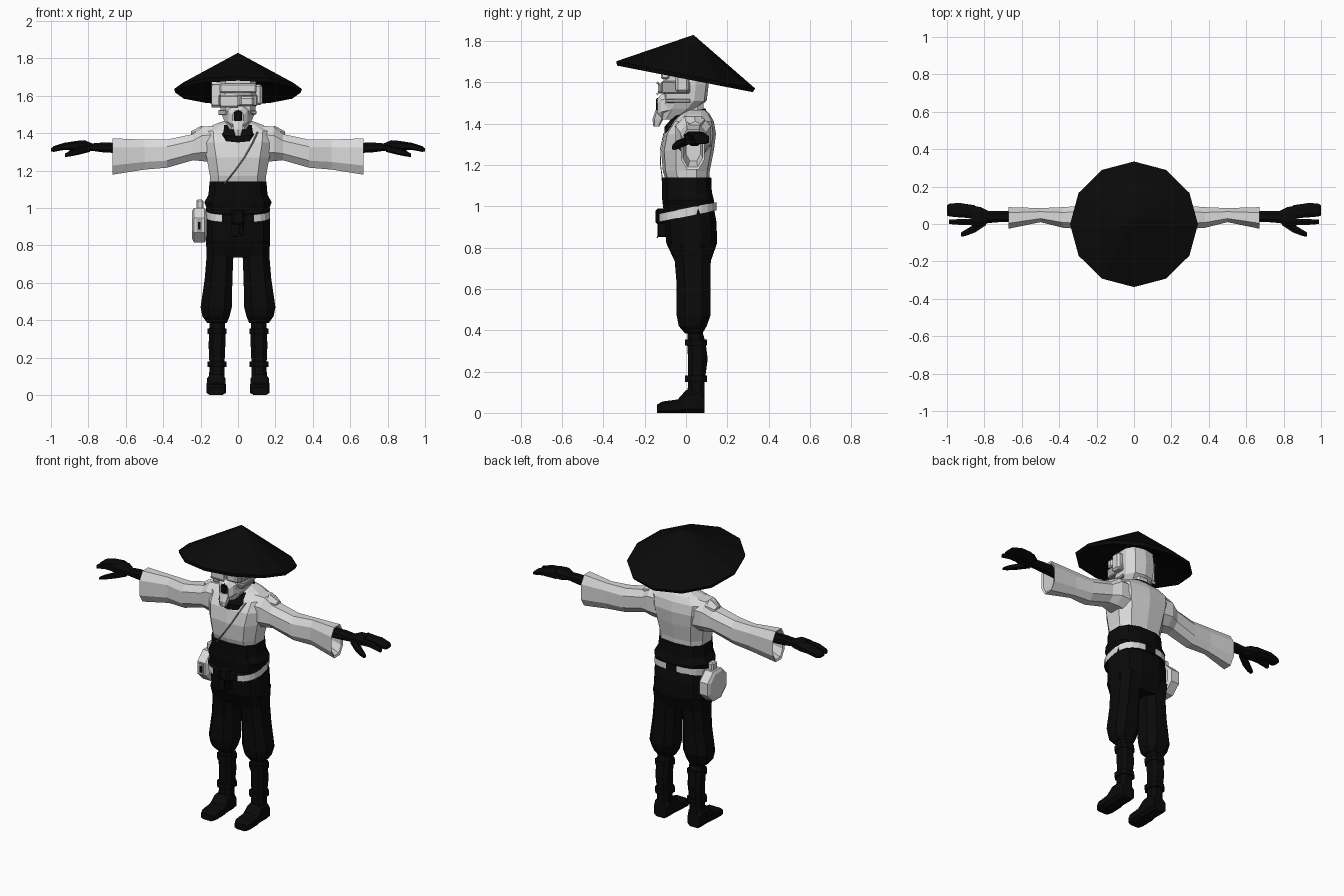
import bpy, bmesh, math
from mathutils import Matrix, Vector


def material(name, v):
    m = bpy.data.materials.new(name)
    m.diffuse_color = (v, v, v, 1)
    return m


BLACK = material("black cloth", 0.003)
LIGHT = material("light grey cloth", 0.7)
GREY = material("mid grey metal", 0.4)


def finish(name, bm, mats):
    bmesh.ops.recalc_face_normals(bm, faces=bm.faces)
    me = bpy.data.meshes.new(name)
    bm.to_mesh(me)
    bm.free()
    for m in mats:
        me.materials.append(m)
    ob = bpy.data.objects.new(name, me)
    bpy.context.collection.objects.link(ob)
    return ob


def loft(name, axis, rings, mat, n=8, p=0.75, side=1, shear=0.0, turn=0.5):
    """Skin rings (t, a0, a1, b0, b1) along an axis; side=-1 mirrors in x."""
    bm = bmesh.new()
    loops = []
    for t, a0, a1, b0, b1 in rings:
        loop = []
        for i in range(n):
            w = 2 * math.pi * (i + turn) / n
            c, s = math.cos(w), math.sin(w)
            k = math.cos(math.pi / n) if turn else 1
            a = (a0 + a1) / 2 + (a1 - a0) / 2 * math.copysign(min(1, abs(c / k)) ** p, c)
            b = (b0 + b1) / 2 + (b1 - b0) / 2 * math.copysign(min(1, abs(s / k)) ** p, s)
            x, y, z = {"x": (t, a, b), "y": (a, t, b), "z": (a, b, t)}[axis]
            loop.append(bm.verts.new((x * side, y, z + shear * y)))
        loops.append(loop)
    for l0, l1 in zip(loops, loops[1:]):
        for i in range(n):
            j = (i + 1) % n
            bm.faces.new((l0[i], l0[j], l1[j], l1[i]))
    bm.faces.new(loops[0])
    bm.faces.new(loops[-1])
    return finish(name, bm, [mat])


def box(name, x0, x1, y0, y1, z0, z1, mat, bevel=0.0, side=1):
    bm = bmesh.new()
    bmesh.ops.create_cube(bm, size=1)
    for v in bm.verts:
        v.co = Vector((side * ((x0 + x1) / 2 + v.co.x * (x1 - x0)),
                       (y0 + y1) / 2 + v.co.y * (y1 - y0), (z0 + z1) / 2 + v.co.z * (z1 - z0)))
    if bevel:
        bmesh.ops.bevel(bm, geom=bm.edges[:], offset=bevel, segments=1, affect="EDGES")
    return finish(name, bm, [mat])


# Straw hat: hollow twelve-sided cone, tilted back
bm = bmesh.new()
rings = [[bm.verts.new((r * math.sin(i * math.pi / 6), r * math.cos(i * math.pi / 6), z))
          for i in range(12)] for r, z in ((0.342, 0.008), (0.335, -0.012))]
tips = [bm.verts.new((0, 0, 0.205)), bm.verts.new((0, 0, 0.10))]
for i in range(12):
    j = (i + 1) % 12
    bm.faces.new((rings[0][i], rings[0][j], tips[0]))
    bm.faces.new((rings[1][j], rings[1][i], tips[1]))
    bm.faces.new((rings[0][i], rings[1][i], rings[1][j], rings[0][j]))
bm.transform(Matrix.Translation((0, -0.003, 1.628)) @ Matrix.Rotation(-0.193, 4, "X"))
finish("hat", bm, [BLACK])

# Head, face gear and neck
loft("head", "z", [(1.42, -.045, .045, -.12, -.04), (1.47, -.075, .075, -.115, .05),
                   (1.51, -.092, .092, -.11, .10), (1.59, -.10, .10, -.11, .11),
                   (1.68, -.095, .095, -.105, .10)], LIGHT, 10)
loft("neck", "z", [(1.38, -.06, .06, -.03, .09), (1.50, -.055, .055, -.04, .085)], LIGHT)
loft("scarf", "z", [(1.37, -.085, .085, -.105, .08), (1.41, -.10, .10, -.105, .10),
                    (1.45, -.08, .08, -.06, .095)], BLACK, 10, shear=0.25)
box("brow_plate", -.10, .10, -.122, -.08, 1.615, 1.665, LIGHT, .008)
box("goggle_band", -.104, .104, -.12, .02, 1.545, 1.605, GREY, .006)
loft("mask", "y", [(-.06, -.075, .075, 1.44, 1.56), (-.12, -.05, .05, 1.43, 1.54),
                   (-.138, -.03, .03, 1.43, 1.52)], LIGHT)
loft("mask_mouth", "y", [(-.125, -.03, .03, 1.455, 1.53), (-.144, -.018, .018, 1.46, 1.52)], BLACK, 6)
loft("mask_filter", "z", [(1.385, -.014, .014, -.158, -.13), (1.42, -.024, .024, -.162, -.11),
                          (1.465, -.03, .03, -.148, -.10)], LIGHT, 6)
for s, tag in ((1, "left"), (-1, "right")):
    box("goggle_lens_" + tag, .01, .085, -.136, -.10, 1.545, 1.595, LIGHT, .009, s)
    box("ear_guard_" + tag, .085, .13, -.05, .015, 1.55, 1.66, LIGHT, .012, s)
    box("jaw_strap_" + tag, .07, .099, -.10, .02, 1.50, 1.52, GREY, .004, s)

# Jacket body with a slanted lapel edge
loft("jacket", "z", [(1.10, -.145, .145, -.09, .11), (1.17, -.15, .15, -.112, .115),
                     (1.27, -.168, .168, -.12, .135), (1.35, -.185, .185, -.105, .145),
                     (1.41, -.19, .19, -.065, .135), (1.445, -.13, .13, -.03, .115),
                     (1.465, -.075, .075, .01, .095)], LIGHT, 10)
bm = bmesh.new()
path = ((-.075, -.112, 1.13), (-.02, -.121, 1.20), (.03, -.123, 1.27), (.075, -.106, 1.35), (.10, -.07, 1.405))
edge = [[bm.verts.new((x + dx, y - dy, z)) for dx, dy in ((0, 0), (.004, .004), (.009, 0))] for x, y, z in path]
for e, f in zip(edge, edge[1:]):
    for k in range(3):
        bm.faces.new((e[k], e[(k + 1) % 3], f[(k + 1) % 3], f[k]))
finish("lapel_edge", bm, [GREY])

# Wide sleeves, forearms and hands
for s, tag in ((1, "left"), (-1, "right")):
    loft("sleeve_" + tag, "x", [(.10, -.055, .12, 1.24, 1.44), (.19, -.05, .12, 1.25, 1.435),
                                (.24, -.03, .10, 1.255, 1.395), (.38, -.02, .09, 1.215, 1.365),
                                (.50, .01, .085, 1.205, 1.365), (.67, -.025, .09, 1.178, 1.372),
                                (.665, -.015, .08, 1.19, 1.36), (.60, .0, .07, 1.22, 1.35)],
         LIGHT, 8, .8, s)
    loft("shoulder_fold_" + tag, "x", [(.15, .0, .08, 1.36, 1.435), (.20, -.01, .09, 1.35, 1.437),
                                       (.25, .02, .07, 1.36, 1.41)], LIGHT, 6, 1, s)
    loft("forearm_" + tag, "x", [(.58, .01, .07, 1.29, 1.345), (.72, .01, .07, 1.297, 1.35),
                                 (.78, .005, .07, 1.305, 1.345), (.82, -.01, .09, 1.30, 1.362),
                                 (.87, -.01, .10, 1.305, 1.358)], BLACK, 8, .8, s)
    loft("fingers_" + tag, "x", [(.85, .03, .10, 1.305, 1.36), (.93, .035, .112, 1.31, 1.348),
                                 (.985, .04, .11, 1.30, 1.33), (1.0, .045, .10, 1.303, 1.318)],
         BLACK, 8, .8, s)
    loft("index_finger_" + tag, "x", [(.84, -.005, .03, 1.31, 1.355), (.93, -.005, .026, 1.312, 1.345),
                                      (.99, .0, .024, 1.298, 1.325)], BLACK, 6, .8, s)
    loft("thumb_" + tag, "x", [(.79, -.005, .03, 1.30, 1.34), (.85, -.045, .0, 1.285, 1.325),
                               (.90, -.064, -.03, 1.275, 1.305), (.925, -.068, -.045, 1.272, 1.29)],
         BLACK, 6, .8, s)

# Waist sash and jacket skirt
loft("sash", "z", [(.99, -.165, .165, -.11, .135), (1.03, -.18, .18, -.115, .135),
                   (1.07, -.158, .158, -.115, .125), (1.14, -.152, .152, -.118, .122)], BLACK, 12)

# Slanted belt, covered by dark cloth at the middle of the front and back
belt = loft("belt", "z", [(.95, -.172, .172, -.135, .148), (.99, -.172, .172, -.135, .148)],
            LIGHT, 24, .75, 1, .2)
belt.data.materials.append(BLACK)
for f in belt.data.polygons:
    if abs(f.center.x) < (.10 if f.center.y < 0 else .045):
        f.material_index = 1
box("belt_knot", -.035, .035, -.148, -.10, .91, .99, BLACK, .012)
for s, tag in ((1, "left"), (-1, "right")):
    box("knot_tail_" + tag, .005, .03, -.138, -.09, .85, .94, BLACK, .006, s)

# Baggy trousers, leg wraps and shoes
loft("trouser_hips", "z", [(.735, -.165, .165, -.055, .12), (.82, -.172, .172, -.095, .15),
                           (.92, -.172, .172, -.105, .148), (1.02, -.165, .165, -.11, .13)], BLACK, 12)
for s, tag in ((1, "left"), (-1, "right")):
    loft("trouser_leg_" + tag, "z", [(.385, .06, .165, -.005, .08), (.42, .045, .19, -.035, .10),
                                     (.47, .033, .20, -.045, .118), (.62, .03, .178, -.045, .118),
                                     (.74, .025, .168, -.055, .12), (.82, .02, .168, -.085, .14)],
         BLACK, 8, .75, s)
    loft("shin_" + tag, "z", [(.05, .072, .158, .005, .088), (.15, .073, .152, .01, .09),
                              (.26, .068, .157, .01, .105), (.34, .068, .155, .005, .095),
                              (.41, .07, .15, .01, .075)], BLACK, 8, .75, s)
    for z, part in ((.325, "upper"), (.15, "lower")):
        loft(part + "_wrap_" + tag, "z", [(z, .062, .163, -.004, .102), (z + .03, .062, .163, -.004, .102)],
             BLACK, 8, .75, s)
    loft("shoe_" + tag, "y", [(-.14, .075, .16, 0, .04), (-.115, .065, .168, 0, .055),
                              (-.04, .065, .168, 0, .065), (.0, .068, .165, 0, .11),
                              (.07, .068, .165, 0, .11), (.09, .075, .16, 0, .08)], BLACK, 8, .5, s)

# Octagonal hip flask with cap and front plate
loft("flask", "x", [(-.245, -.05, .10, .835, .985), (-.235, -.07, .12, .815, 1.0),
                    (-.18, -.07, .12, .815, 1.0), (-.165, -.05, .10, .835, .985)], LIGHT, 8, 1)
box("flask_cap", -.222, -.185, .0, .05, .99, 1.045, LIGHT, .008)
box("flask_plate", -.222, -.192, -.076, -.06, .87, .94, GREY)
box("flask_slot", -.214, -.20, -.079, -.07, .885, .925, BLACK)
